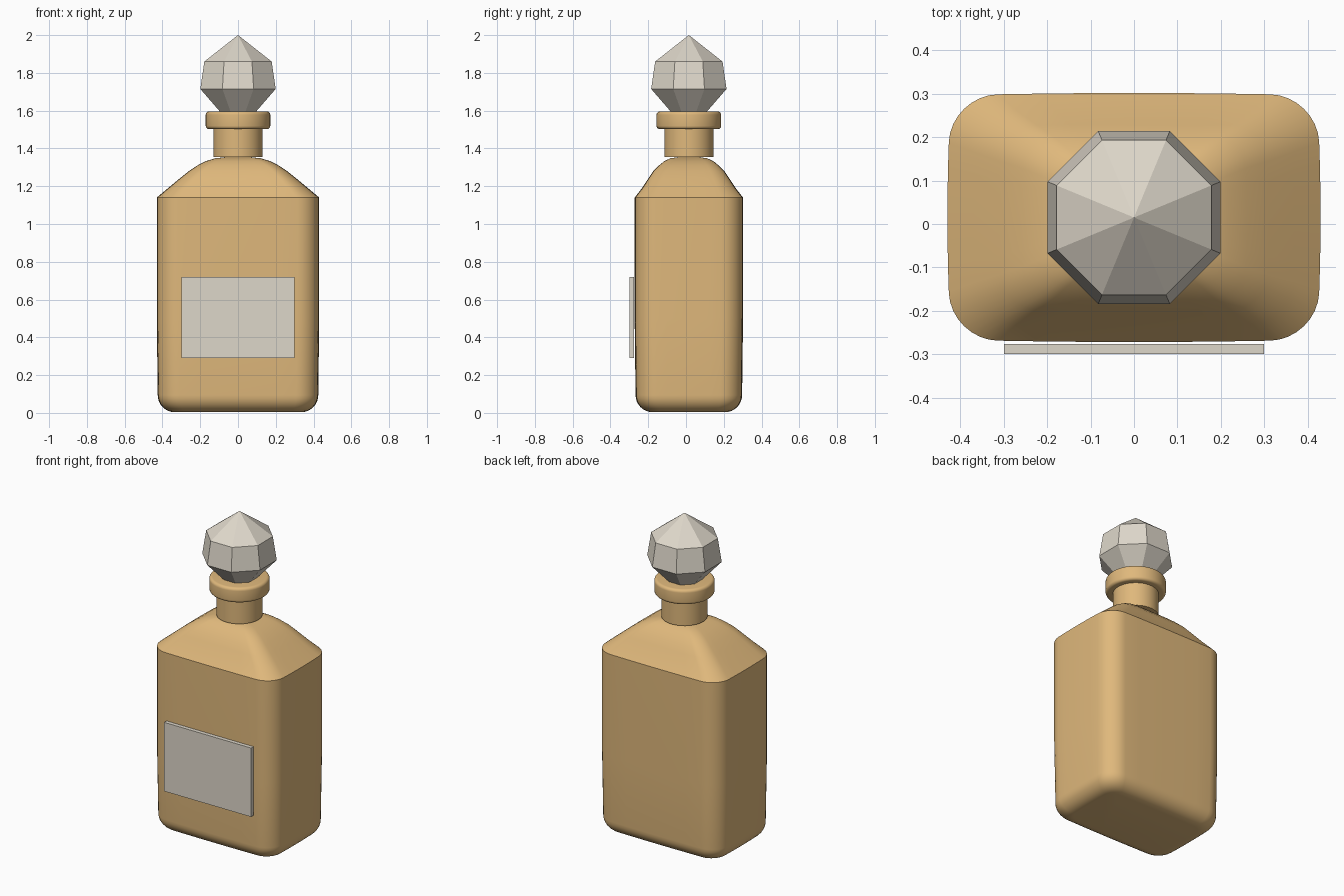
import bpy, bmesh, math

if "Cube" in bpy.data.objects:
    bpy.data.objects.remove(bpy.data.objects["Cube"], do_unlink=True)

CY = 0.015  # depth of the bottle axis


def material(name, rgb):
    m = bpy.data.materials.new(name)
    m.use_nodes = True
    m.diffuse_color = (*rgb, 1)
    m.node_tree.nodes["Principled BSDF"].inputs["Base Color"].default_value = (*rgb, 1)
    return m


amber = material("amber glass", (0.74, 0.48, 0.2))
pale = material("pale grey", (0.73, 0.68, 0.59))


def loft(name, rings, mat, smooth=True):
    """Skin rings of equal point count; cap both ends."""
    bm = bmesh.new()
    loops = [[bm.verts.new(p) for p in ring] for ring in rings]
    n = len(loops[0])
    for lo, hi in zip(loops, loops[1:]):
        for i in range(n):
            j = (i + 1) % n
            bm.faces.new((lo[i], lo[j], hi[j], hi[i]))
    bm.faces.new(loops[0][::-1])
    bm.faces.new(loops[-1])
    bmesh.ops.remove_doubles(bm, verts=bm.verts, dist=0.0001)
    bmesh.ops.recalc_face_normals(bm, faces=bm.faces)
    mesh = bpy.data.meshes.new(name)
    bm.to_mesh(mesh)
    bm.free()
    mesh.materials.append(mat)
    if smooth:
        mesh.shade_smooth()
        mesh.set_sharp_from_angle(angle=math.radians(30))
    obj = bpy.data.objects.new(name, mesh)
    bpy.context.collection.objects.link(obj)
    return obj


def circle(r, z, n, turn=0.0):
    return [(r * math.cos(math.tau * i / n + turn),
             CY + r * math.sin(math.tau * i / n + turn), z) for i in range(n)]


def rounded_rect(a, b, r, z, steps=8, side=6):
    """Rounded rectangle with faintly bowed sides."""
    corners = []
    for k, (sx, sy) in enumerate(((1, 1), (-1, 1), (-1, -1), (1, -1))):
        for i in range(steps + 1):
            t = math.pi / 2 * (k + i / steps)
            corners.append((sx * (a - r) + r * math.cos(t), sy * (b - r) + r * math.sin(t)))
    pts = []
    for i, p in enumerate(corners):
        pts.append(p)
        if i % (steps + 1) == steps:
            q = corners[(i + 1) % len(corners)]
            pts += [(p[0] + (q[0] - p[0]) * s / side, p[1] + (q[1] - p[1]) * s / side)
                    for s in range(1, side)]
    bow = 0.02
    return [(x * (1 - bow * (y / b) ** 2), CY + y * (1 - bow * (x / a) ** 2), z) for x, y in pts]


# Body: rounded base, upright walls, domed shoulder
W, D, R, BASE = 0.43, 0.287, 0.11, 0.09
rings = []
for i in range(9):
    t = math.pi / 2 * i / 8
    inset = BASE * (1 - math.sin(t))
    rings.append(rounded_rect(W - 0.005 - inset, D - 0.005 - inset, R - inset * 0.6,
                              0.004 + BASE * (1 - math.cos(t))))
rings.append(rounded_rect(W, D, R, 0.5))
shoulder = [(W, D, 1.14), (0.37, 0.248, 1.19), (0.31, 0.215, 1.24), (0.26, 0.188, 1.28),
            (0.215, 0.158, 1.31), (0.17, 0.13, 1.333), (0.12, 0.097, 1.348), (0.06, 0.05, 1.355)]
rings += [rounded_rect(a, b, R * b / D, z) for a, b, z in shoulder]
loft("bottle_body", rings, amber)

# Neck and rounded collar
loft("neck", [circle(0.13, 1.355, 48), circle(0.13, 1.52, 48)], amber)
collar = []
for z, r0, start in ((1.52, 0.153, -90), (1.578, 0.153, 0)):
    for i in range(6):
        t = math.radians(start + 18 * i)
        collar.append(circle(r0 + 0.018 * math.cos(t), z + 0.018 * math.sin(t), 48))
loft("collar", collar, amber)

# Faceted stopper
facets = [(0.08, 1.57), (0.216, 1.715), (0.193, 1.86), (0, 2.0)]
bm_rings = [circle(max(r, 0.00001), z, 8, math.pi / 8) for r, z in facets]
bm_rings[-1] = circle(0.0004, 2.0, 8, math.pi / 8)
loft("stopper", bm_rings, pale, smooth=False)

# Front label
label = [[(sx * 0.3, y, z) for sx, y in ((-1, -0.3), (1, -0.3), (1, -0.276), (-1, -0.276))]
         for z in (0.29, 0.72)]
loft("label", label, pale, smooth=False)
